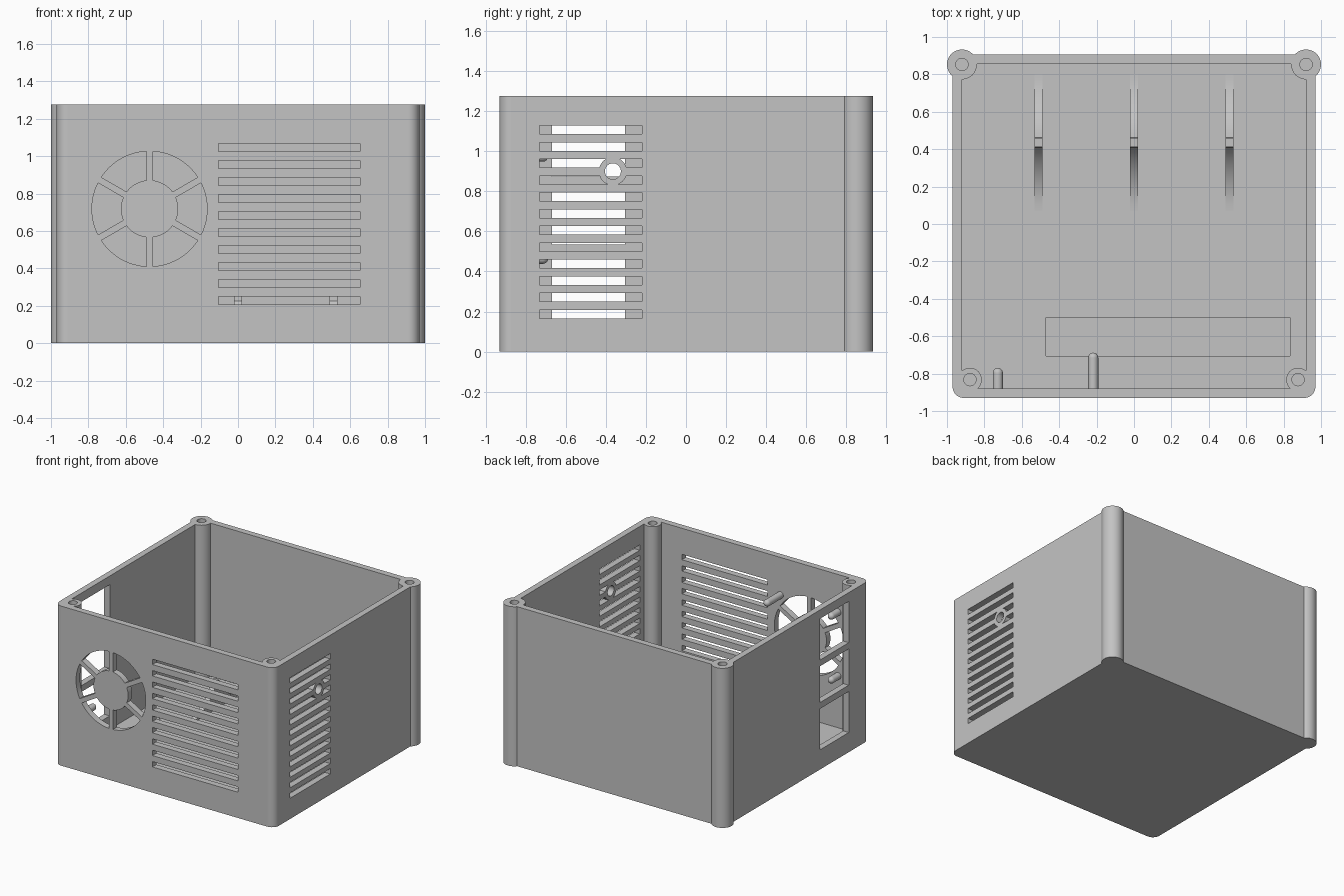
import bpy, bmesh, math

if "Cube" in bpy.data.objects:
    bpy.data.objects.remove(bpy.data.objects["Cube"])

H, T = 1.275, 0.05            # height, wall thickness
grey = bpy.data.materials.new("light_grey_plastic")
grey.diffuse_color = (0.55, 0.55, 0.55, 1)
grey.use_nodes = True
grey.node_tree.nodes["Principled BSDF"].inputs["Base Color"].default_value = grey.diffuse_color


def new_object(name, bm):
    bmesh.ops.recalc_face_normals(bm, faces=bm.faces)
    me = bpy.data.meshes.new(name)
    bm.to_mesh(me)
    bm.free()
    me.materials.append(grey)
    ob = bpy.data.objects.new(name, me)
    bpy.context.collection.objects.link(ob)
    return ob


def prism(name, polys, axis, lo, hi):
    """Extrude 2D outlines along an axis from lo to hi."""
    place = {'x': lambda u, v, w: (w, u, v),
             'y': lambda u, v, w: (u, w, v),
             'z': lambda u, v, w: (u, v, w)}[axis]
    bm = bmesh.new()
    for p in polys:
        a = [bm.verts.new(place(u, v, lo)) for u, v in p]
        b = [bm.verts.new(place(u, v, hi)) for u, v in p]
        bm.faces.new(a)
        bm.faces.new(b[::-1])
        for i in range(len(p)):
            j = (i + 1) % len(p)
            bm.faces.new((a[i], b[i], b[j], a[j]))
    return new_object(name, bm)


def rect(u0, u1, v0, v1):
    return [(u0, v0), (u1, v0), (u1, v1), (u0, v1)]


def arc(cx, cy, r, a0, a1, n):
    return [(cx + r * math.cos(a0 + (a1 - a0) * i / n),
             cy + r * math.sin(a0 + (a1 - a0) * i / n)) for i in range(n + 1)]


def circle(cx, cy, r, n=48):
    return arc(cx, cy, r, 0, 2 * math.pi, n)[:-1]


def activate(ob):
    bpy.ops.object.select_all(action='DESELECT')
    ob.select_set(True)
    bpy.context.view_layer.objects.active = ob


def boolean(ob, other, op='DIFFERENCE'):
    activate(ob)
    m = ob.modifiers.new("bool", 'BOOLEAN')
    m.operation, m.solver, m.object = op, 'EXACT', other
    bpy.ops.object.modifier_apply(modifier=m.name)
    bpy.data.objects.remove(other, do_unlink=True)


def smooth(ob):
    activate(ob)
    bpy.ops.object.shade_smooth_by_angle(angle=math.radians(30))
    m = ob.modifiers.new("flat_faces", 'WEIGHTED_NORMAL')
    m.keep_sharp = True
    bpy.ops.object.modifier_apply(modifier=m.name)


# Outer block with rounded front corners
R = 0.06
outline = (arc(-0.97 + R, -0.93 + R, R, math.pi, 1.5 * math.pi, 8)
           + arc(0.97 - R, -0.93 + R, R, 1.5 * math.pi, 2 * math.pi, 8)
           + [(0.97, 0.905), (-0.97, 0.905)])
body = prism("case_body", [outline], 'z', 0, H)

# Back screw posts bulge outward, front screw posts stay inside
back_posts = [(s * 0.92, 0.853) for s in (-1, 1)]
front_posts = [(s * 0.877, -0.832) for s in (-1, 1)]
for x, y in back_posts:
    boolean(body, prism("post", [circle(x, y, 0.08)], 'z', 0, H), 'UNION')

# Cavity, leaving the posts standing
cavity = prism("cavity", [rect(-0.92, 0.92, -0.88, 0.855)], 'z', T, H + 0.2)
for posts, r in ((back_posts, 0.08), (front_posts, 0.063)):
    for x, y in posts:
        boolean(cavity, prism("post", [circle(x, y, r)], 'z', 0, H + 0.4))
boolean(body, cavity)

# Screw holes
boolean(body, prism("screw_holes", [circle(x, y, 0.033, 32) for x, y in back_posts + front_posts],
                    'z', H - 0.3, H + 0.1))

# Shallow pocket in the floor
boolean(body, prism("pocket", [rect(-0.47, 0.835, -0.705, -0.5)], 'z', 0.025, 0.2))

# Front: fan grille of six sectors with parallel-sided spokes
FX, FZ, R0, R1, W = -0.473, 0.718, 0.153, 0.308, 0.0175
sectors = []
for k in range(6):
    mid, half = k * math.pi / 3, math.pi / 6
    d0, d1 = half - math.asin(W / R0), half - math.asin(W / R1)
    sectors.append(arc(FX, FZ, R1, mid - d1, mid + d1, 12)
                   + arc(FX, FZ, R0, mid + d0, mid - d0, 12))
boolean(body, prism("fan_cut", sectors, 'y', -1.0, -0.85))

# Front: ten long vent slots
slots = [rect(-0.105, 0.652, z - 0.0215, z + 0.0215)
         for z in (0.227 + 0.0909 * i for i in range(10))]
boolean(body, prism("front_slots", slots, 'y', -1.0, -0.85))

# Right side: twelve vent slots interrupted by a ring around a round hole
slots = [rect(-0.73, -0.22, z - 0.0215, z + 0.0215)
         for z in (0.187 + 0.0836 * i for i in range(12))]
vents = prism("side_slots", slots, 'x', 0.9, 1.05)
boolean(vents, prism("ring", [circle(-0.365, 0.9, 0.07)], 'x', 0.8, 1.2))
boolean(body, vents)
boolean(body, prism("button_hole", [circle(-0.365, 0.9, 0.04, 32)], 'x', 0.9, 1.05))

# Left side: three stacked windows
windows = [rect(-0.67, -0.305, a, b) for a, b in
           ((0.157, 0.485), (0.535, 0.825), (0.875, 1.205))]
boolean(body, prism("window_cut", windows, 'x', -1.05, -0.9))
smooth(body)

# Three floor ribs: curved ramps up to a short upright fin
RR = (0.34 ** 2 + 0.175 ** 2) / 0.35
ramp = [(0.07 + 0.34 * i / 12, T + RR - math.sqrt(RR ** 2 - (0.34 * i / 12) ** 2))
        for i in range(13)]
half = [(0.07, 0.04)] + ramp + [(0.412, 0.27)]
profile = half + [(0.872 - y, z) for y, z in reversed(half)]
for i, x in enumerate((-0.51, 0, 0.51)):
    smooth(prism(f"floor_rib_{i + 1}", [profile], 'x', x - 0.022, x + 0.022))


# Fan pegs with domed ends, longer on the right
def peg(name, x, z, tip):
    bm = bmesh.new()
    r = 0.027
    prof = [(0, -0.89), (r, -0.89)] + arc(0, tip - r, r, 0, math.pi / 2, 6)
    vs = [bm.verts.new((x + u, v, z)) for u, v in prof]
    es = [bm.edges.new(p) for p in zip(vs, vs[1:])]
    bmesh.ops.spin(bm, geom=vs + es, cent=(x, 0, z), axis=(0, 1, 0),
                   angle=2 * math.pi, steps=24)
    bmesh.ops.remove_doubles(bm, verts=bm.verts, dist=1e-4)
    smooth(new_object(name, bm))


for level, z in (("lower", 0.465), ("upper", 0.975)):
    peg(f"fan_peg_left_{level}", -0.728, z, -0.77)
    peg(f"fan_peg_right_{level}", -0.218, z, -0.688)
